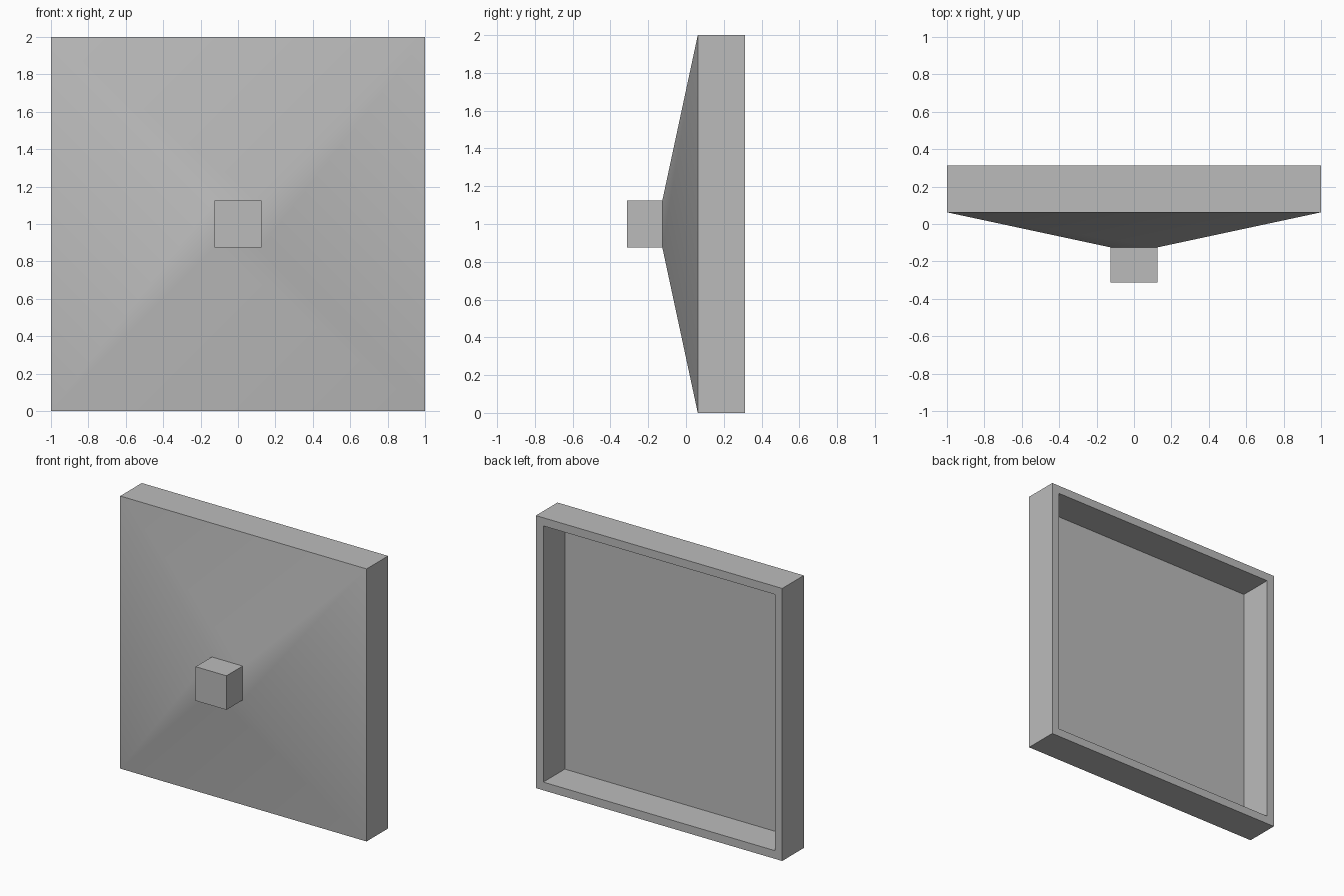
import bpy, bmesh, math

default = bpy.data.objects.get("Cube")
if default:
    bpy.data.objects.remove(default, do_unlink=True)

grey = bpy.data.materials.new("plain_grey")
grey.use_nodes = True
colour = (0.5, 0.5, 0.5, 1)
grey.diffuse_color = colour
grey.node_tree.nodes["Principled BSDF"].inputs["Base Color"].default_value = colour


def square_loft(name, rings, cap_front, cap_back):
    """Join square rings, each (y, half width), centred on z = 1."""
    bm = bmesh.new()
    loops = [[bm.verts.new((sx * h, y, 1 + sz * h))
              for sx, sz in ((-1, -1), (1, -1), (1, 1), (-1, 1))]
             for y, h in rings]
    for a, b in zip(loops, loops[1:]):
        for i in range(4):
            j = (i + 1) % 4
            bm.faces.new((a[i], b[i], b[j], a[j]))
    if cap_front:
        bm.faces.new(loops[0])
    if cap_back:
        bm.faces.new(loops[-1][::-1])
    mesh = bpy.data.meshes.new(name)
    bm.to_mesh(mesh)
    bm.free()
    mesh.materials.append(grey)
    obj = bpy.data.objects.new(name, mesh)
    bpy.context.collection.objects.link(obj)
    return obj


# Shared depths, from front to back
KNOB_FRONT, KNOB_BASE, WALL_FRONT, WALL_BACK = -0.3125, -0.125, 0.0625, 0.3125
KNOB_HALF, RIM = 0.125, 0.06

# Sloped front, square walls, rim and recessed back panel
panel = square_loft("square_panel", [
    (KNOB_BASE, KNOB_HALF), (WALL_FRONT, 1), (WALL_BACK, 1),
    (WALL_BACK, 1 - RIM), (WALL_FRONT, 1 - RIM)], False, True)

# Square stub at the middle of the front
knob = square_loft("front_knob", [
    (KNOB_FRONT, KNOB_HALF), (KNOB_BASE, KNOB_HALF)], True, False)

# Soft shading on the shallow slopes, crisp edges elsewhere
bpy.ops.object.select_all(action="DESELECT")
for obj in (panel, knob):
    obj.select_set(True)
bpy.context.view_layer.objects.active = panel
bpy.ops.object.shade_smooth_by_angle(angle=math.radians(30))
